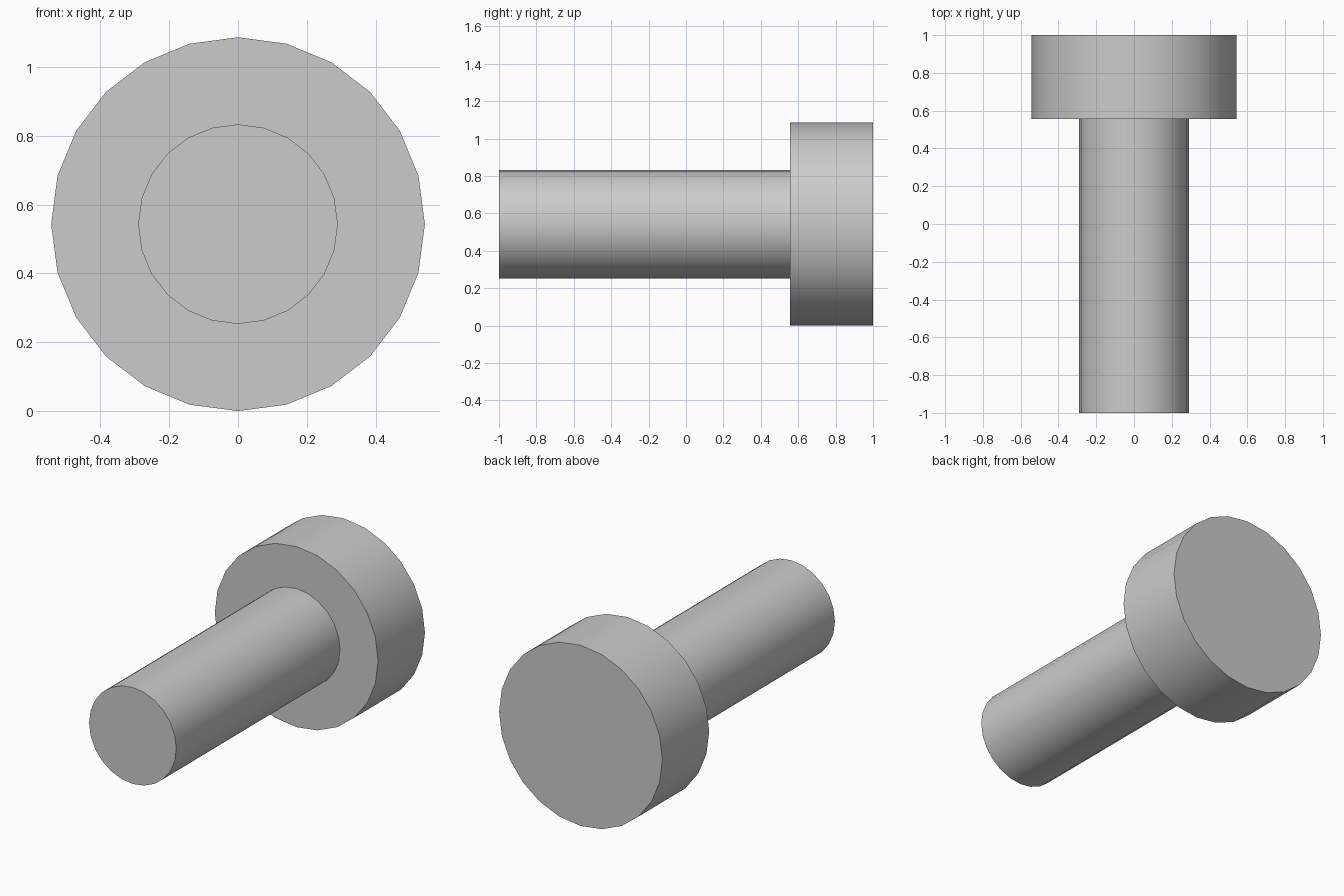
import bpy
import math

cube = bpy.data.objects.get("Cube")
if cube:
    bpy.data.objects.remove(cube, do_unlink=True)

SIDES = 24
HEAD_RADIUS = 0.543
SHAFT_RADIUS = 0.29
HEAD_FRONT = 0.555

# Plain grey metal
grey = bpy.data.materials.new("grey_metal")
grey.use_nodes = True
colour = (0.6, 0.6, 0.6, 1)
grey.diffuse_color = colour
grey.node_tree.nodes["Principled BSDF"].inputs["Base Color"].default_value = colour


def cylinder_along_y(name, radius, y_start, y_end):
    bpy.ops.mesh.primitive_cylinder_add(
        vertices=SIDES, radius=radius, depth=y_end - y_start,
        location=(0, (y_start + y_end) / 2, HEAD_RADIUS),
        rotation=(math.pi / 2, 0, 0))
    obj = bpy.context.object
    obj.name = name
    obj.data.materials.append(grey)
    bpy.ops.object.shade_smooth_by_angle(angle=math.radians(30))
    return obj


# Wide head at the back, long shaft pointing forward
cylinder_along_y("bolt_head", HEAD_RADIUS, HEAD_FRONT, 1)
cylinder_along_y("bolt_shaft", SHAFT_RADIUS, -1, HEAD_FRONT)
